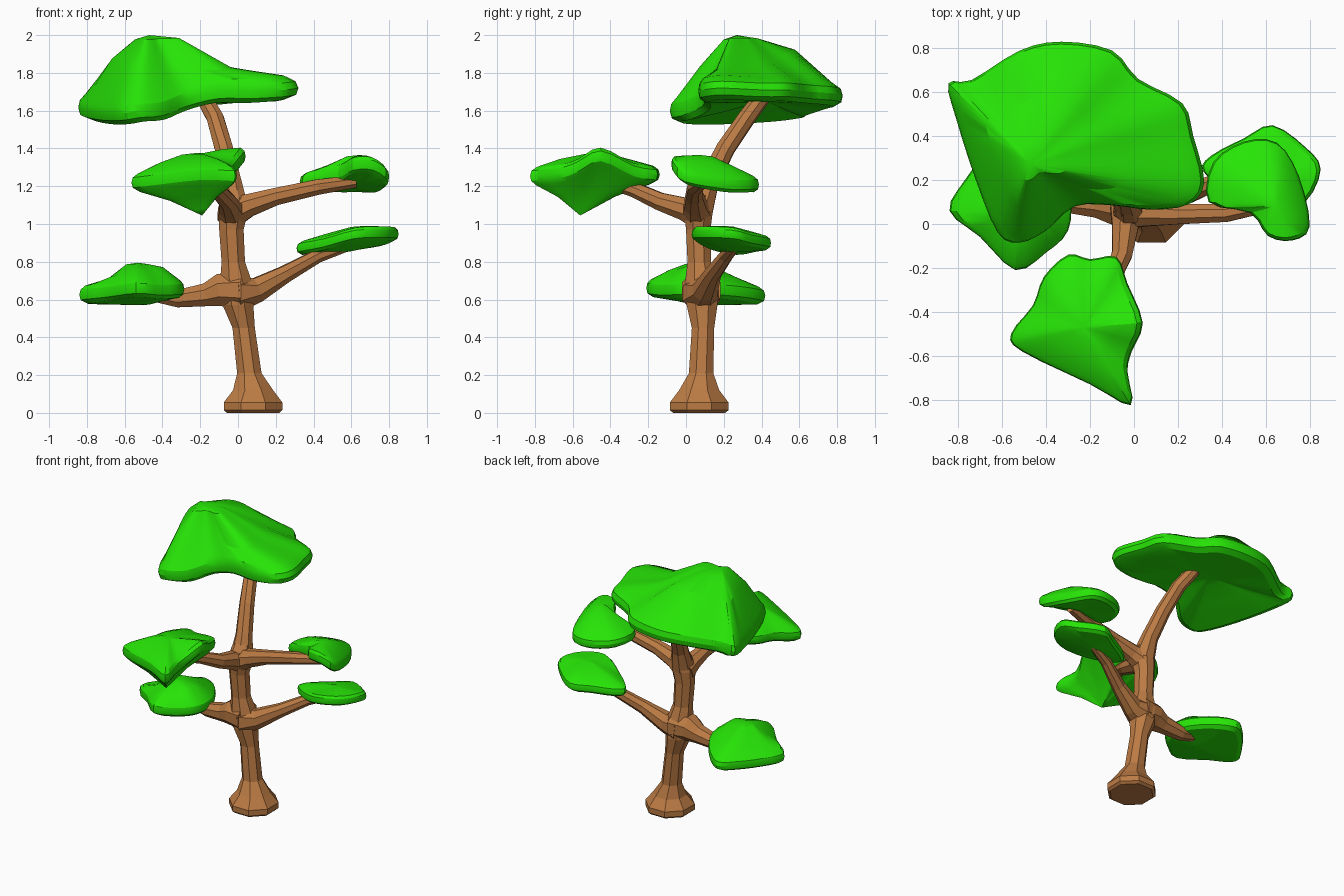
import bpy, bmesh, math
from mathutils import Vector


def material(name, col):
    m = bpy.data.materials.new(name)
    m.diffuse_color = (*col, 1)
    return m


BARK = material("bark_brown", (0.5, 0.198, 0.058))
LEAF = material("leaf_green", (0.02, 0.78, 0.002))


def finish(bm, name, mat):
    bmesh.ops.recalc_face_normals(bm, faces=bm.faces)
    me = bpy.data.meshes.new(name)
    bm.to_mesh(me)
    bm.free()
    me.materials.append(mat)
    ob = bpy.data.objects.new(name, me)
    bpy.context.collection.objects.link(ob)
    return ob


def bridge(bm, rings):
    n = len(rings[0])
    for a, b in zip(rings, rings[1:]):
        for i in range(n):
            j = (i + 1) % n
            bm.faces.new((a[i], a[j], b[j], b[i]))


def limb(name, path, sides=8, level=False):
    """Faceted tube through (x, y, z, radius) points."""
    bm = bmesh.new()
    pts = [Vector(p[:3]) for p in path]
    rings = []
    for k, p in enumerate(pts):
        d = (pts[min(k + 1, len(pts) - 1)] - pts[max(k - 1, 0)]).normalized()
        if level:
            d = Vector((0, 0, 1))
        u = d.cross(Vector((0, 1, 0)) if abs(d.z) > 0.7 else Vector((0, 0, 1))).normalized()
        v = d.cross(u)
        ring = []
        for i in range(sides):
            a = 2 * math.pi * (i + 0.5) / sides
            ring.append(bm.verts.new(p + path[k][3] * (u * math.cos(a) + v * math.sin(a))))
        rings.append(ring)
    bridge(bm, rings)
    bm.faces.new(rings[0])
    bm.faces.new(rings[-1])
    return finish(bm, name, BARK)


def smooth_loop(pts, sub=3):
    """Closed Catmull-Rom curve through 4-value points."""
    out, n = [], len(pts)
    for i in range(n):
        a, b, c, d = (Vector(pts[(i + k) % n]) for k in (-1, 0, 1, 2))
        for s in range(sub):
            t = s / sub
            out.append(0.5 * (2 * b + (c - a) * t + (2 * a - 5 * b + 4 * c - d) * t * t
                              + (3 * b - a - 3 * c + d) * t ** 3))
    return out


def foliage(name, outline, h, apex, under, low=0.5):
    """Leaf pad: rim points (x, y, z, bulge), half rim thickness, top and underside points."""
    bm = bmesh.new()
    rim = smooth_loop(outline)
    apex, under = Vector(apex), Vector(under)

    def ring(target, t, dz, lift):
        r = []
        for p in rim:
            f = p.w if lift is None else lift
            xy = target.xy.lerp(p.xy, t)
            z = (p.z + dz) * (1 - f) + target.z * f
            r.append(bm.verts.new((xy.x, xy.y, z)))
        return r

    rings = [ring(under, 0.15, -h, min(1, low + 0.4)), ring(under, 0.45, -h, low),
             ring(under, 0.88, -h, 0.03), ring(under, 0.98, -h * 0.6, 0),
             ring(apex, 1.0, 0, 0), ring(apex, 0.98, h * 0.6, 0),
             ring(apex, 0.9, h, 0.03), ring(apex, 0.55, h, None), ring(apex, 0.2, h, 0.93)]
    bridge(bm, rings)
    for r, c in ((rings[0], under), (rings[-1], apex)):
        v = bm.verts.new(c)
        for i in range(len(r)):
            bm.faces.new((r[i], r[(i + 1) % len(r)], v))
    ob = finish(bm, name, LEAF)
    bpy.context.view_layer.objects.active = ob
    ob.select_set(True)
    bpy.ops.object.shade_smooth_by_angle(angle=math.radians(25))
    ob.select_set(False)


# Trunk with flared foot and swollen forks
limb("trunk", [(.08, .07, 0, .15), (.08, .07, .015, .168), (.08, .07, .055, .168),
               (.08, .07, .12, .115), (.06, .08, .21, .07), (.03, .09, .45, .064),
               (.0, .085, .57, .088), (-.01, .08, .69, .092), (-.025, .07, .8, .067),
               (-.035, .065, .97, .07), (-.025, .065, 1.06, .082), (-.02, .07, 1.14, .07),
               (-.03, .1, 1.2, .05)], level=True)

# Branches
limb("top_branch", [(-.02, .07, 1.08, .08), (-.035, .12, 1.22, .058), (-.075, .21, 1.4, .052),
                    (-.12, .32, 1.56, .048), (-.21, .44, 1.72, .042)])
limb("lower_left_branch", [(.02, .08, .65, .11), (-.1, .085, .65, .092), (-.17, .09, .625, .066),
                           (-.32, .1, .605, .05), (-.5, .11, .63, .03)])
limb("lower_right_branch", [(-.01, .08, .635, .11), (.1, .1, .65, .07), (.25, .14, .735, .048),
                            (.42, .21, .83, .038), (.58, .26, .885, .03)])
limb("upper_right_branch", [(-.03, .06, 1.06, .085), (.06, .05, 1.1, .065), (.2, .045, 1.145, .05),
                            (.42, .05, 1.195, .044), (.62, .09, 1.225, .036)])
limb("front_branch", [(-.03, .07, 1.05, .085), (-.04, -.01, 1.08, .065), (-.055, -.14, 1.12, .05),
                      (-.11, -.27, 1.18, .042), (-.18, -.4, 1.22, .035)])

# Foliage pads
foliage("crown_foliage",
        [(-.845, .64, 1.62, .55), (-.74, .655, 1.63, .65), (-.52, .79, 1.67, .7), (-.33, .83, 1.68, .7),
         (-.1, .79, 1.69, .62), (.02, .66, 1.7, .5), (.22, .55, 1.71, .33), (.27, .4, 1.71, .28),
         (.32, .19, 1.72, .22), (.25, .09, 1.71, .22), (.08, .065, 1.7, .22), (-.1, .085, 1.7, .28),
         (-.27, .08, 1.66, .4), (-.4, -.03, 1.61, .45), (-.52, -.085, 1.6, .5),
         (-.62, -.04, 1.585, .58), (-.72, .2, 1.585, .66), (-.81, .48, 1.6, .66)],
        .06, (-.47, .27, 2.0), (-.3, .42, 1.645))
foliage("lower_left_foliage",
        [(-.84, .06, .625, .25), (-.7, -.06, .64, .5), (-.54, -.21, .66, .55), (-.4, -.13, .65, .65),
         (-.3, -.03, .655, .75), (-.295, .13, .655, .7), (-.4, .31, .64, .5), (-.54, .42, .62, .45),
         (-.65, .35, .62, .4), (-.77, .2, .62, .3)],
        .045, (-.53, .05, .795), (-.5, .08, .57))
foliage("lower_right_foliage",
        [(.85, .25, .945, .5), (.78, .35, .92, .5), (.63, .45, .9, .5), (.5, .39, .89, .5),
         (.35, .31, .875, .5), (.315, .24, .875, .5), (.45, .12, .9, .5), (.62, .03, .945, .5),
         (.78, .1, .95, .5)],
        .036, (.67, .2, .99), (.55, .25, .85))
foliage("upper_right_foliage",
        [(.34, .1, 1.23, .4), (.36, .28, 1.22, .5), (.5, .375, 1.21, .5), (.65, .37, 1.21, .5),
         (.75, .22, 1.21, .6), (.8, -.01, 1.25, .6), (.72, -.075, 1.31, .7), (.61, -.055, 1.31, .6),
         (.53, .05, 1.27, .5)],
        .042, (.64, .08, 1.365), (.6, .15, 1.19))
foliage("front_foliage",
        [(-.3, -.14, 1.26, .5), (-.2, -.16, 1.26, .5), (-.08, -.15, 1.26, .5), (-.03, -.27, 1.28, .5),
         (.04, -.45, 1.36, .3), (-.01, -.58, 1.3, .4), (-.03, -.67, 1.27, .5), (-.015, -.825, 1.255, .6),
         (-.2, -.73, 1.26, .55), (-.51, -.58, 1.225, .5), (-.56, -.5, 1.22, .55), (-.46, -.37, 1.24, .6),
         (-.41, -.24, 1.25, .6)],
        .045, (-.23, -.47, 1.375), (-.19, -.56, 1.045), low=.4)
